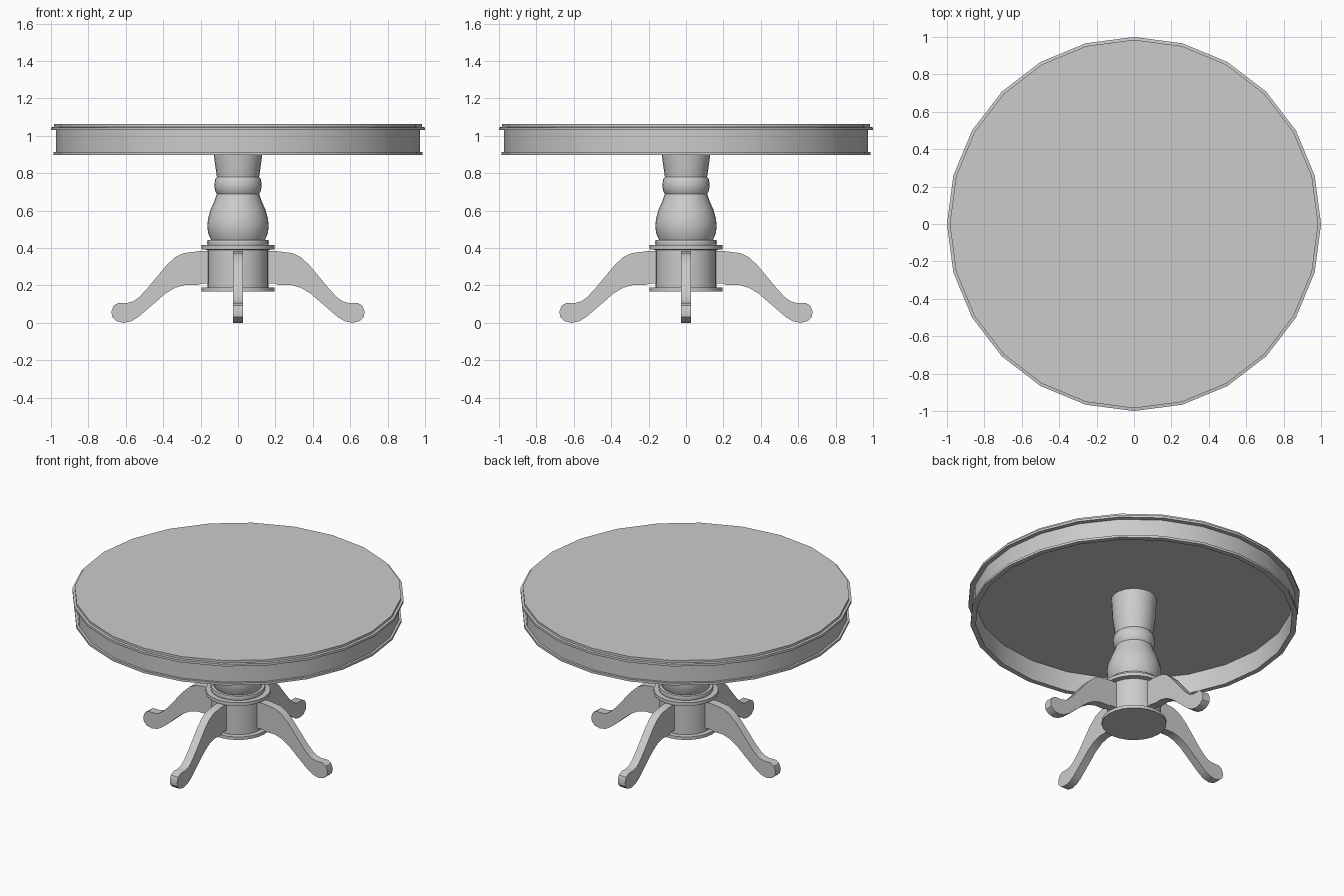
import bpy, bmesh, math
from mathutils import Matrix

if "Cube" in bpy.data.objects:
    bpy.data.objects.remove(bpy.data.objects["Cube"])

SIDES = 24


def finish(name, bm, angle=35):
    bmesh.ops.recalc_face_normals(bm, faces=bm.faces)
    mesh = bpy.data.meshes.new(name)
    bm.to_mesh(mesh)
    bm.free()
    obj = bpy.data.objects.new(name, mesh)
    bpy.context.collection.objects.link(obj)
    bpy.ops.object.select_all(action='DESELECT')
    obj.select_set(True)
    bpy.context.view_layer.objects.active = obj
    bpy.ops.object.shade_smooth_by_angle(angle=math.radians(angle))
    return obj


def lathe(name, profile, closed=False):
    """Turn a (radius, z) profile; closed profiles make hollow rings, open ones get end caps."""
    bm = bmesh.new()
    rings = [[bm.verts.new((r * math.cos(a), r * math.sin(a), z))
              for a in (2 * math.pi * i / SIDES for i in range(SIDES))]
             for r, z in profile]
    pairs = list(zip(rings, rings[1:]))
    if closed:
        pairs.append((rings[-1], rings[0]))
    else:
        bm.faces.new(rings[0])
        bm.faces.new(rings[-1])
    for a, b in pairs:
        for i in range(SIDES):
            j = (i + 1) % SIDES
            bm.faces.new((a[i], a[j], b[j], b[i]))
    return finish(name, bm)


# Table top with stepped edge
lathe("table_top", [(1.0, 1.03), (1.0, 1.045), (0.985, 1.047), (0.985, 1.062)])

# Hollow apron with a projecting bottom moulding
lathe("apron", [(0.972, 1.03), (0.972, 0.913), (0.987, 0.913), (0.987, 0.898),
                (0.955, 0.898), (0.955, 1.03)], closed=True)

# Turned column: flared neck, bead, vase
lathe("column", [(0.137, 1.03), (0.13, 0.90), (0.12, 0.83), (0.113, 0.78),
                 (0.122, 0.768), (0.127, 0.735), (0.122, 0.705), (0.113, 0.69),
                 (0.127, 0.65), (0.147, 0.605), (0.16, 0.56), (0.164, 0.52),
                 (0.16, 0.48), (0.143, 0.44)])

# Collar, drum and foot moulding
lathe("pedestal_base", [(0.143, 0.442), (0.162, 0.442), (0.166, 0.43), (0.162, 0.415),
                        (0.195, 0.415), (0.195, 0.393), (0.163, 0.39), (0.163, 0.188),
                        (0.195, 0.188), (0.195, 0.168)])

# Curved legs: outline in the radial plane, extruded to thickness
LEG = [(0.15, 0.383), (0.21, 0.383), (0.29, 0.373), (0.335, 0.352), (0.385, 0.305),
       (0.49, 0.178), (0.53, 0.137), (0.56, 0.115), (0.59, 0.107), (0.64, 0.107),
       (0.665, 0.092), (0.677, 0.06), (0.672, 0.03), (0.65, 0.009), (0.61, 0.0),
       (0.57, 0.009), (0.535, 0.03), (0.49, 0.068), (0.39, 0.155), (0.335, 0.188),
       (0.285, 0.202), (0.22, 0.202), (0.195, 0.21), (0.15, 0.21)]
HALF = 0.027
for k, side in enumerate(("right", "back", "left", "front")):
    bm = bmesh.new()
    face = bm.faces.new([bm.verts.new((x, -HALF, z)) for x, z in LEG])
    ext = bmesh.ops.extrude_face_region(bm, geom=[face], use_keep_orig=True)
    moved = [v for v in ext["geom"] if isinstance(v, bmesh.types.BMVert)]
    bmesh.ops.translate(bm, verts=moved, vec=(0, 2 * HALF, 0))
    bmesh.ops.transform(bm, matrix=Matrix.Rotation(k * math.pi / 2, 4, 'Z'), verts=bm.verts)
    finish(side + "_leg", bm)
